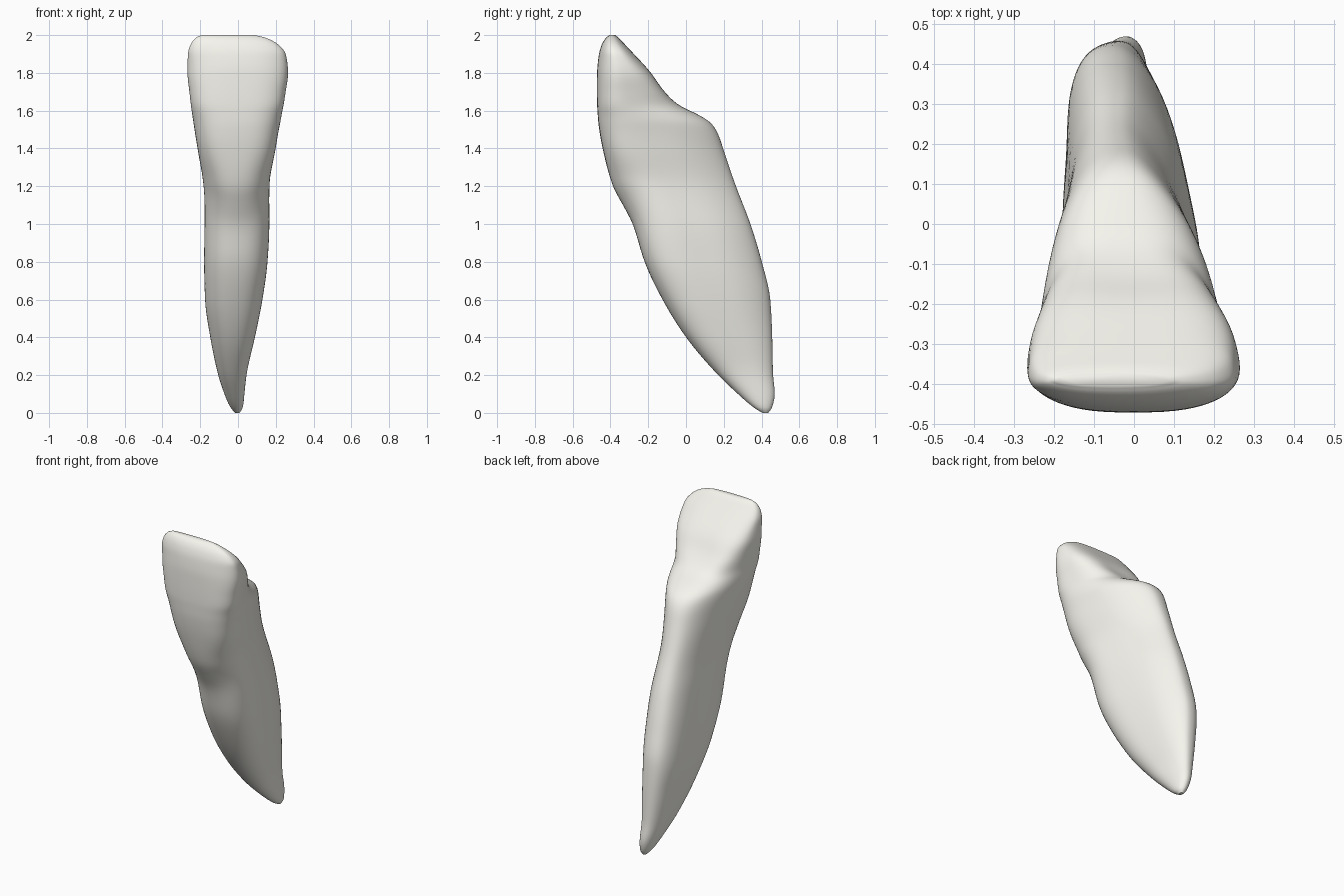
import bpy, bmesh, math

if "Cube" in bpy.data.objects:
    bpy.data.objects.remove(bpy.data.objects["Cube"])

# Outline keys: z, left x, right x, front y, back y
OUTLINE = [
    (0.00, -0.014, 0.008, 0.405, 0.435),
    (0.03, -0.042, 0.027, 0.355, 0.457),
    (0.10, -0.072, 0.034, 0.275, 0.471),
    (0.20, -0.105, 0.045, 0.170, 0.461),
    (0.40, -0.147, 0.090, 0.000, 0.457),
    (0.60, -0.175, 0.130, -0.125, 0.447),
    (0.80, -0.180, 0.157, -0.220, 0.402),
    (1.00, -0.178, 0.167, -0.283, 0.342),
    (1.10, -0.178, 0.166, -0.335, 0.304),
    (1.20, -0.184, 0.168, -0.388, 0.265),
    (1.40, -0.215, 0.200, -0.442, 0.197),
    (1.48, -0.228, 0.213, -0.457, 0.170),
    (1.54, -0.237, 0.225, -0.465, 0.128),
    (1.58, -0.243, 0.232, -0.468, 0.065),
    (1.63, -0.250, 0.242, -0.471, -0.033),
    (1.70, -0.258, 0.253, -0.472, -0.103),
    (1.80, -0.268, 0.266, -0.471, -0.180),
    (1.90, -0.266, 0.254, -0.461, -0.275),
    (1.96, -0.247, 0.203, -0.442, -0.332),
    (1.985, -0.225, 0.150, -0.425, -0.355),
    (2.00, -0.195, 0.090, -0.405, -0.375),
]
# Section keys: z, front squareness, back squareness, left taper, right taper, root groove
SECTION = [
    (0.0, 2.0, 2.0, 0.00, 0.00, 0.0),
    (0.4, 2.3, 2.4, 0.05, 0.30, 0.04),
    (0.8, 2.4, 2.4, 0.12, 0.36, 0.06),
    (1.2, 2.4, 2.3, 0.16, 0.40, 0.03),
    (1.45, 2.9, 2.3, 0.20, 0.38, 0.0),
    (1.58, 2.9, 2.4, 0.20, 0.32, 0.0),
    (1.72, 2.7, 3.0, 0.13, 0.18, 0.0),
    (1.9, 2.3, 3.0, 0.04, 0.05, 0.0),
    (2.0, 2.2, 2.6, 0.00, 0.00, 0.0),
]


def sample(keys, z):
    """Smooth Hermite interpolation of a key table."""
    i = max(k for k in range(len(keys) - 1) if keys[k][0] <= z or k == 0)
    a, b = keys[i], keys[i + 1]
    p, q = keys[max(i - 1, 0)], keys[min(i + 2, len(keys) - 1)]
    h = b[0] - a[0]
    t = (z - a[0]) / h
    out = []
    for j in range(1, len(a)):
        s = (b[j] - a[j]) / h

        def slope(lo, mid, hi):
            d1 = (mid[j] - lo[j]) / (mid[0] - lo[0]) if mid is not lo else s
            d2 = (hi[j] - mid[j]) / (hi[0] - mid[0]) if hi is not mid else s
            return 0 if d1 * d2 <= 0 else 2 * d1 * d2 / (d1 + d2)
        m0, m1 = slope(p, a, b), slope(a, b, q)
        out.append(a[j] * (2*t**3 - 3*t*t + 1) + b[j] * (3*t*t - 2*t**3)
                   + h * m0 * (t**3 - 2*t*t + t) + h * m1 * (t**3 - t*t))
    return out


def ring(z, count=72):
    """Egg-shaped cross-section at height z, lifted at the sides of the gum line."""
    xl, xr, yf, yb = sample(OUTLINE, z)
    nf, nb, kl, kr, groove = sample(SECTION, z)
    xc, yc, hy = (xl + xr) / 2, (yf + yb) / 2, (yb - yf) / 2
    half = (xr - xl) / 2
    raw = []
    for i in range(count):
        a = 2 * math.pi * i / count
        c, s = math.cos(a), math.sin(a)
        n = nb if s > 0 else nf
        u = math.copysign(abs(c) ** (2 / n), c)
        v = math.copysign(abs(s) ** (2 / n), s)
        u *= 1 - (kr if c > 0 else kl) * v
        u *= 1 - groove * math.exp(-((v - 0.1) / 0.4) ** 2)
        raw.append((u, v))
    right, left = max(u for u, v in raw), -min(u for u, v in raw)
    # shallow tongue-side hollow, gum line arch, back ridge leaning left
    hollow = 0.012 * math.exp(-((z - 1.72) / 0.1) ** 2)
    arch = 0.07 * math.exp(-((z - 1.10) / 0.15) ** 2)
    lean = 0.035 * math.exp(-((z - 1.0) / 0.6) ** 4)
    pts = []
    for u, v in raw:
        u /= right if u > 0 else left
        back = max(v, 0) ** 2
        dent = hollow * back * math.cos(math.pi * min(1, abs(u)))
        lift = arch * u * u * max(-v, 0)
        pts.append((xc + half * u - lean * back, yc + hy * v - dent, z + lift))
    return pts


# Heights: even steps plus close rings at tip, lingual shelf and biting edge
heights = sorted({round(i * 0.025, 4) for i in range(81)}
                 | {round(1.5 + i * 0.0125, 4) for i in range(40)}
                 | {0.003, 0.006, 0.012, 0.018, 1.992, 1.996})

# Tooth: crown and root lofted as one skin
bm = bmesh.new()
rings = [[bm.verts.new(p) for p in ring(z)] for z in heights]
for lo, hi in zip(rings, rings[1:]):
    for i in range(len(lo)):
        j = (i + 1) % len(lo)
        bm.faces.new((lo[i], lo[j], hi[j], hi[i]))
bm.faces.new(rings[0][::-1])
bm.faces.new(rings[-1])
# even out small ripples, keeping the end caps in place
inner = [v for r in rings[2:-4] for v in r]
for _ in range(3):
    bmesh.ops.smooth_vert(bm, verts=inner, factor=0.5,
                          use_axis_x=True, use_axis_y=True, use_axis_z=True)
bmesh.ops.recalc_face_normals(bm, faces=bm.faces)
mesh = bpy.data.meshes.new("tooth")
bm.to_mesh(mesh)
bm.free()
tooth = bpy.data.objects.new("tooth", mesh)
bpy.context.collection.objects.link(tooth)

# Ivory enamel
ivory = bpy.data.materials.new("ivory")
ivory.diffuse_color = (0.92, 0.91, 0.85, 1)
ivory.use_nodes = True
ivory.node_tree.nodes["Principled BSDF"].inputs["Base Color"].default_value = ivory.diffuse_color
mesh.materials.append(ivory)

bpy.context.view_layer.objects.active = tooth
tooth.select_set(True)
bpy.ops.object.shade_smooth_by_angle(angle=math.radians(50))
